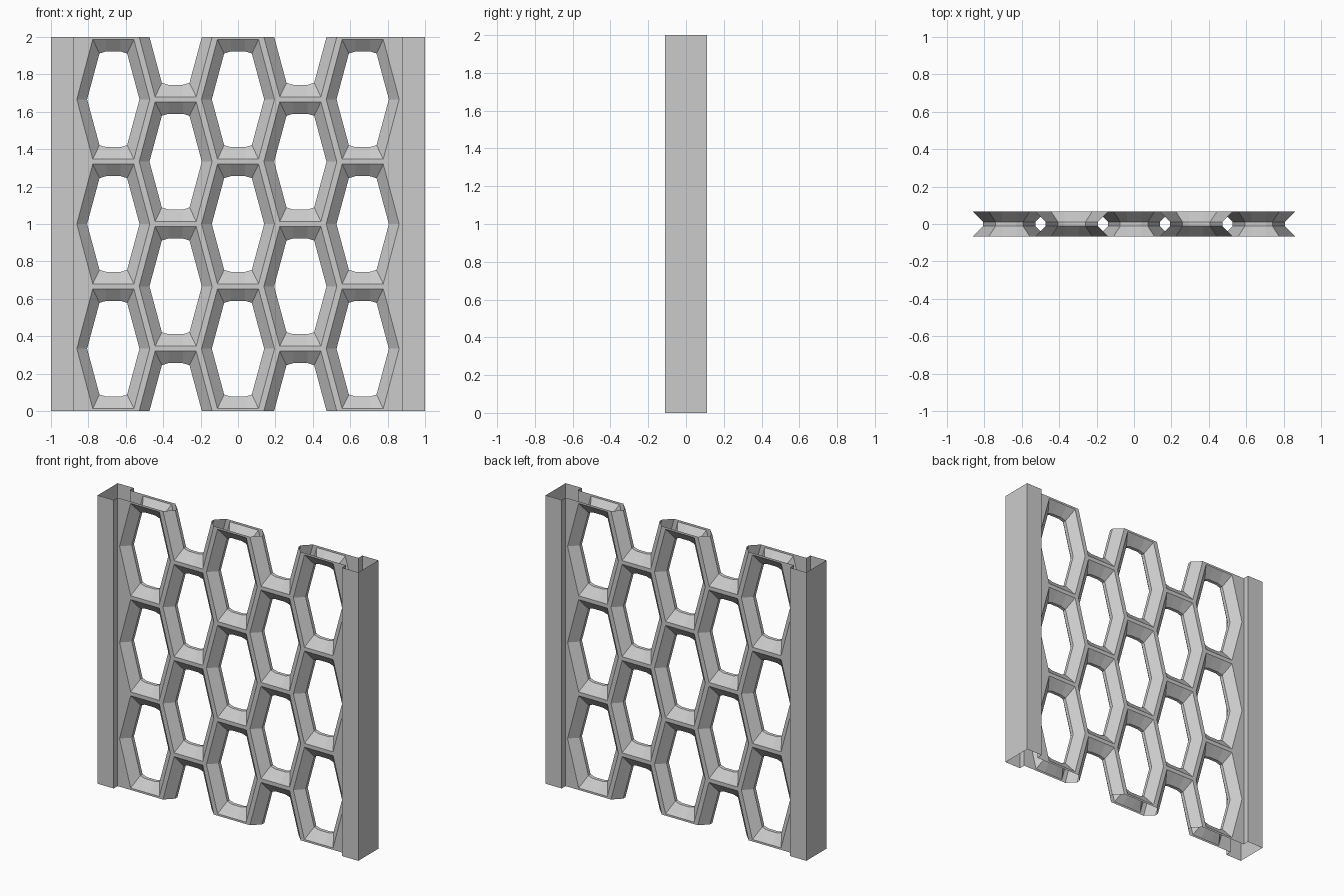
import bpy, bmesh, math

if "Cube" in bpy.data.objects:
    bpy.data.objects.remove(bpy.data.objects["Cube"])

Y_FACE, Y_LIP = 0.067, 0.012     # lattice face depth, inner lip depth
DX, DZ = 1 / 3, 2 / 3            # column spacing, cell height
W_TILE = 0.21                    # half width of one honeycomb tile


def ring(quarter):
    """Mirror side, corner and top points into a closed 10-point outline."""
    side, corner, top = quarter
    (w, _), (cx, cz), (tx, tz) = side, corner, top
    return [(w, 0), (cx, cz), (tx, tz), (-tx, tz), (-cx, cz),
            (-w, 0), (-cx, -cz), (-tx, -tz), (tx, -tz), (cx, -cz)]


TILE = ring([(W_TILE, 0), (DX - W_TILE, DX), (0.038, DX)])
OUTER = ring([(0.195, 0), (0.11, 0.32), (0.038, 0.32)])
INNER = ring([(0.14, 0), (0.074, 0.245), (0.038, 0.256)])


def finish(bm, name):
    mesh = bpy.data.meshes.new(name)
    bm.to_mesh(mesh)
    bm.free()
    obj = bpy.data.objects.new(name, mesh)
    bpy.context.collection.objects.link(obj)
    return obj


def add_cell(bm, cx, cz):
    """One cell: flat web, sloped wall, narrow lip, wall and web at the back."""
    layers = [(TILE, -Y_FACE), (OUTER, -Y_FACE), (INNER, -Y_LIP),
              (INNER, Y_LIP), (OUTER, Y_FACE), (TILE, Y_FACE)]
    loops = [[bm.verts.new((cx + x, y, cz + z)) for x, z in pts]
             for pts, y in layers]
    for a, b in zip(loops, loops[1:]):
        for i in range(10):
            j = (i + 1) % 10
            bm.faces.new((a[i], a[j], b[j], b[i]))


# Hollow honeycomb lattice
bm = bmesh.new()
for col in range(-2, 3):
    rows = [DX + DZ * k for k in range(3)] if col % 2 == 0 else [DZ * k for k in range(4)]
    for z in rows:
        add_cell(bm, col * DX, z)

# Flat triangles between the end cells and the posts
x_post = 2 * DX + W_TILE
x_notch = 2 * DX + DX - W_TILE
for s in (-1, 1):
    for k in range(4):
        for y in (-Y_FACE, Y_FACE):
            bm.faces.new([bm.verts.new((s * x, y, DZ * k + dz))
                          for x, dz in ((x_post, -DX), (x_notch, 0), (x_post, DX))])

# Trim to the panel height, leaving cut struts open
bmesh.ops.remove_doubles(bm, verts=bm.verts, dist=0.0005)
for z, n in ((0, -1), (2, 1)):
    bmesh.ops.bisect_plane(bm, geom=bm.verts[:] + bm.edges[:] + bm.faces[:],
                           plane_co=(0, 0, z), plane_no=(0, 0, n),
                           clear_outer=True, dist=0.0001)
bmesh.ops.recalc_face_normals(bm, faces=bm.faces)
front = next(f for f in bm.faces
             if all(v.co.y < -Y_FACE + 0.001 for v in f.verts))
front.normal_update()
if front.normal.y > 0:
    bmesh.ops.reverse_faces(bm, faces=bm.faces)
finish(bm, "honeycomb_lattice")

# Open-ended side posts
PROFILE = [(x_post, -Y_FACE), (x_post, -0.11), (1, -0.11),
           (1, 0.11), (x_post, 0.11), (x_post, Y_FACE)]
for name, angle in (("right_post", 0), ("left_post", math.pi)):
    bm = bmesh.new()
    low = [bm.verts.new((x, y, 0)) for x, y in PROFILE]
    high = [bm.verts.new((x, y, 2)) for x, y in PROFILE]
    for i in range(len(PROFILE) - 1):
        bm.faces.new((low[i], low[i + 1], high[i + 1], high[i]))
    finish(bm, name).rotation_euler.z = angle
